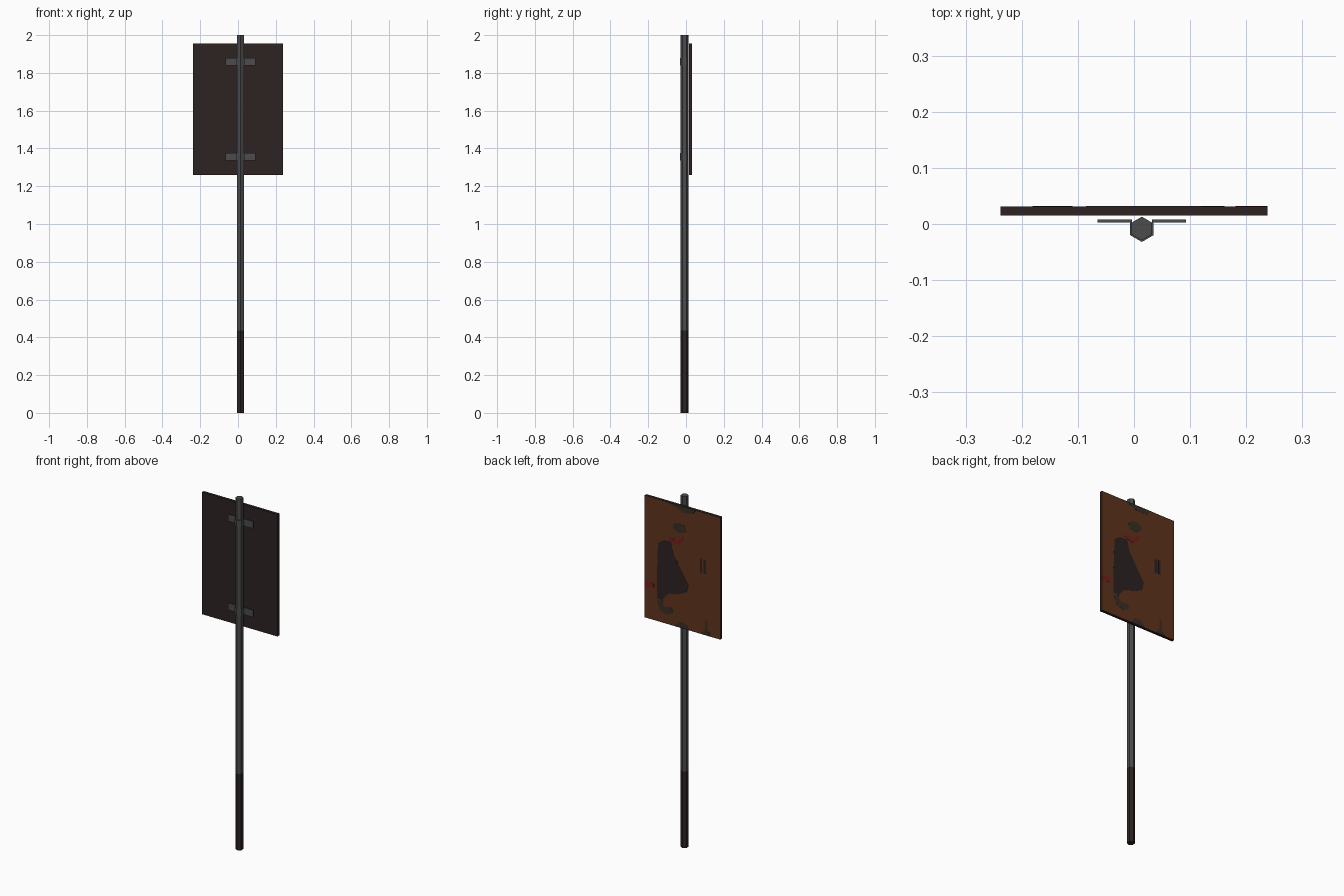
import bpy, bmesh, math
from mathutils import Vector

if "Cube" in bpy.data.objects:
    bpy.data.objects.remove(bpy.data.objects["Cube"])


def material(name, rgb):
    m = bpy.data.materials.new(name)
    m.diffuse_color = (*rgb, 1)
    m.use_nodes = True
    m.node_tree.nodes["Principled BSDF"].inputs["Base Color"].default_value = m.diffuse_color
    return m


STEEL = material("steel grey", (0.072, 0.072, 0.072))
DARK = material("dark rust", (0.026, 0.016, 0.016))
BROWN = material("rust brown", (0.115, 0.034, 0.012))
STAIN = material("stain grey brown", (0.040, 0.027, 0.019))
RED = material("faded red", (0.17, 0.014, 0.011))

CX, CY, R = 0.014, -0.008, 0.021          # pole axis and radius
X0, X1, Z0, Z1 = -0.238, 0.238, 1.26, 1.955  # sign panel extents
Y0, Y1 = 0.015, 0.0315


def prism(name, points, direction, mats):
    """Extrude a closed outline along a direction."""
    bm = bmesh.new()
    face = bm.faces.new([bm.verts.new(p) for p in points])
    ext = bmesh.ops.extrude_face_region(bm, geom=[face])
    verts = [g for g in ext["geom"] if isinstance(g, bmesh.types.BMVert)]
    bmesh.ops.translate(bm, verts=verts, vec=Vector(direction))
    bmesh.ops.recalc_face_normals(bm, faces=bm.faces[:])
    me = bpy.data.meshes.new(name)
    bm.to_mesh(me)
    bm.free()
    for m in mats:
        me.materials.append(m)
    ob = bpy.data.objects.new(name, me)
    bpy.context.collection.objects.link(ob)
    return ob


# Hexagonal pole, rusted on its lowest part
hexagon = [(CX + R * math.sin(i * math.pi / 3), CY + R * math.cos(i * math.pi / 3), 0)
           for i in range(6)]
pole = prism("pole", hexagon, (0, 0, 2), [STEEL, DARK])
bm = bmesh.new()
bm.from_mesh(pole.data)
bmesh.ops.bisect_plane(bm, geom=bm.verts[:] + bm.edges[:] + bm.faces[:],
                       plane_co=(0, 0, 0.435), plane_no=(0, 0, 1))
for f in bm.faces:
    f.material_index = 1 if f.calc_center_median().z < 0.435 else 0
bm.to_mesh(pole.data)
bm.free()

# Sign panel with a brown painted face at the back
panel = prism("sign_panel", [(X0, Y0, Z0), (X1, Y0, Z0), (X1, Y0, Z1), (X0, Y0, Z1)],
              (0, Y1 - Y0, 0), [DARK, BROWN])
for p in panel.data.polygons:
    p.material_index = 1 if p.normal.y > 0.5 else 0

# Clamps wrapping the front of the pole, with flat ears
half = [(-0.079, 0.008), (-0.018, 0.008), (-0.018, -0.0185), (0, -0.029)]
outer = [(0, -0.032), (-0.0207, -0.02), (-0.0207, 0.003), (-0.079, 0.003)]
outline = (half + [(-x, y) for x, y in half[-2::-1]]
           + [(-x, y) for x, y in outer[:0:-1]] + outer)
for name, z in (("lower_clamp", 1.335), ("upper_clamp", 1.84)):
    prism(name, [(CX + x, y, z) for x, y in outline], (0, 0, 0.04), [STEEL])


# Painted patches: u runs from +x to -x, v from top to bottom of the panel
def patch(name, uv, mat):
    pts = [(X1 + (X0 - X1) * u, Y1 - 0.001, Z1 + (Z0 - Z1) * v) for u, v in uv]
    prism(name, pts, (0, 0.0015, 0), [mat])


def ellipse(u, v, a, b, n=12):
    return [(u + a * math.cos(i * 2 * math.pi / n), v + b * math.sin(i * 2 * math.pi / n))
            for i in range(n)]


patch("painted_head", ellipse(0.46, 0.185, 0.09, 0.04), STAIN)
patch("painted_body", [(0.176, 0.361), (0.243, 0.325), (0.351, 0.322), (0.378, 0.407),
                       (0.473, 0.513), (0.581, 0.625), (0.554, 0.695), (0.432, 0.734),
                       (0.31, 0.747), (0.23, 0.82), (0.162, 0.815), (0.162, 0.63)], DARK)
patch("painted_tail", [(0.162, 0.831), (0.23, 0.822), (0.257, 0.864), (0.365, 0.86),
                       (0.378, 0.9), (0.284, 0.924), (0.2, 0.906)], STAIN)
patch("painted_collar", [(0.31, 0.31), (0.33, 0.28), (0.43, 0.295), (0.5, 0.25),
                         (0.52, 0.28), (0.44, 0.33)], RED)
patch("painted_side_mark", [(0, 0.70), (0.12, 0.70), (0.12, 0.735), (0, 0.75)], RED)
for i, u in enumerate((0.73, 0.78)):
    patch(f"painted_bar_{i + 1}", [(u, 0.385), (u + 0.03, 0.385), (u + 0.03, 0.5), (u, 0.5)], DARK)
patch("top_stain", [(0.25, 0), (0.68, 0), (0.63, 0.04), (0.5, 0.05), (0.4, 0.02)], STAIN)
patch("bottom_stain", [(0.40, 1), (0.45, 0.955), (0.55, 0.955), (0.60, 1)], STAIN)
patch("corner_stain", [(0.74, 1), (0.80, 0.95), (0.80, 0.88), (0.83, 0.88),
                       (0.83, 0.95), (0.88, 1)], STAIN)
